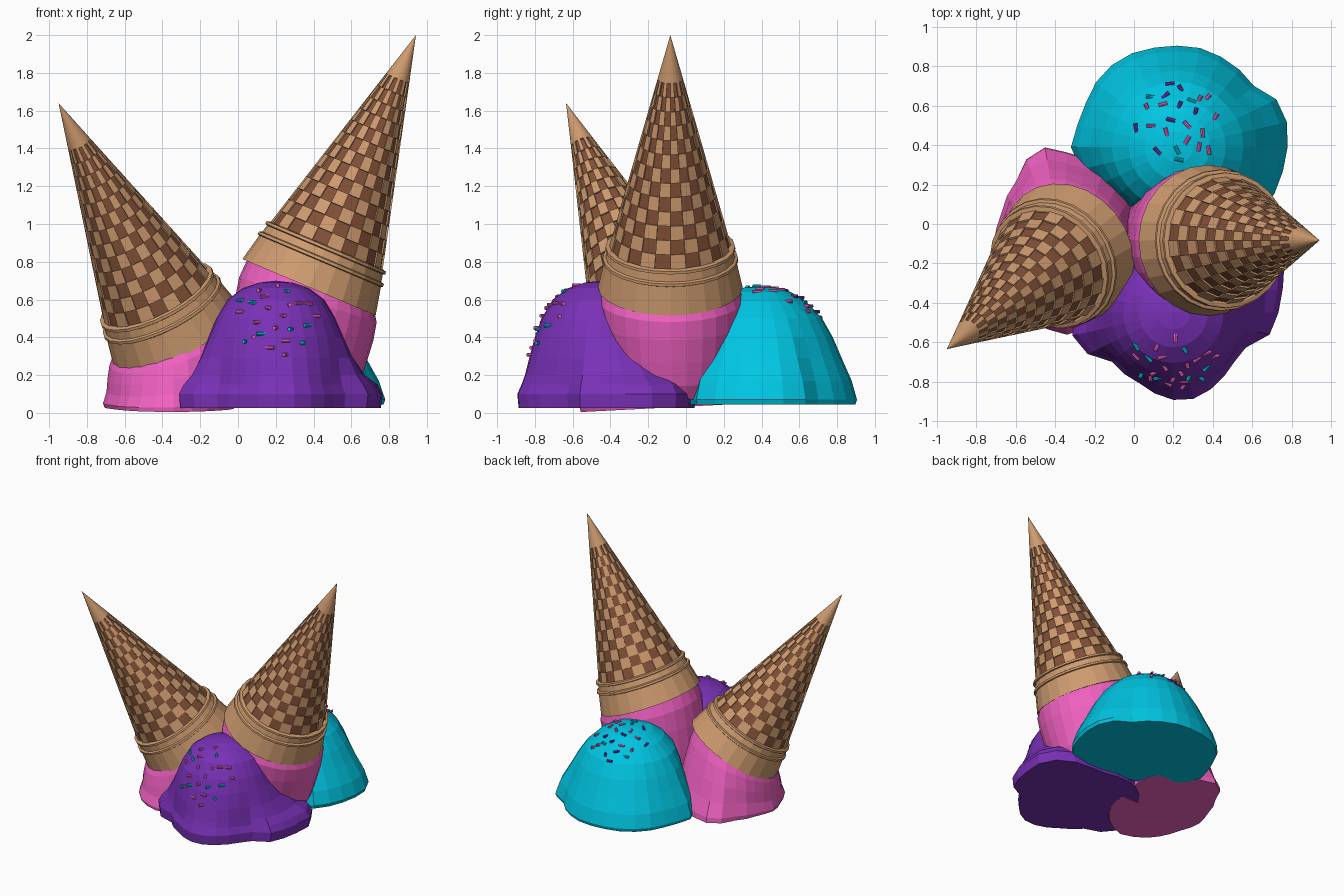
import bpy, bmesh, math, random
from mathutils import Vector, Matrix
from mathutils.bvhtree import BVHTree

if "Cube" in bpy.data.objects:
    bpy.data.objects.remove(bpy.data.objects["Cube"])

random.seed(4)
TAU = 2 * math.pi


def material(name, rgb):
    m = bpy.data.materials.new(name)
    m.diffuse_color = (*rgb, 1)
    m.use_nodes = True
    m.node_tree.nodes["Principled BSDF"].inputs["Base Color"].default_value = m.diffuse_color
    return m


TAN = material("wafer_tan", (0.62, 0.33, 0.16))
BROWN = material("wafer_brown", (0.22, 0.08, 0.038))
PURPLE = material("purple_ice", (0.19, 0.03, 0.47))
TEAL = material("teal_ice", (0.0, 0.56, 0.76))
PINK = material("pink_ice", (0.88, 0.12, 0.54))


def finish(bm, name, mats):
    mesh = bpy.data.meshes.new(name)
    bm.to_mesh(mesh)
    bm.free()
    for m in mats:
        mesh.materials.append(m)
    obj = bpy.data.objects.new(name, mesh)
    bpy.context.collection.objects.link(obj)
    return obj


def bridge(bm, a, b):
    n = len(a)
    return [bm.faces.new((a[i], a[(i + 1) % n], b[(i + 1) % n], b[i])) for i in range(n)]


def wafer_cone(name, base, tip, size=1.0, cols=24, rows=13):
    base, tip = Vector(base), Vector(tip)
    length = (tip - base).length
    bm = bmesh.new()
    # plain band with two ridges, then the tapered waffle section
    band = [(0.03, .35), (0, .365), (0, .383), (.15, .35), (.155, .36), (.17, .358), (.175, .342),
            (.215, .333), (.22, .345), (.235, .343), (.24, .322)]
    t0, t1 = .24, 1.2
    grid = [(t0 + (t1 - t0) * k / rows, .322 + (.067 - .322) * k / rows) for k in range(1, rows + 1)]
    rings = [[bm.verts.new((r * size * math.cos(TAU * i / cols), r * size * math.sin(TAU * i / cols), t))
              for i in range(cols)] for t, r in band + grid]
    dark = []
    for k in range(len(rings) - 1):
        faces = bridge(bm, rings[k], rings[k + 1])
        if k >= len(band) - 1:
            dark += [f for i, f in enumerate(faces) if (i + k) % 2]
    top = bm.verts.new((0, 0, length))
    for i in range(cols):
        bm.faces.new((rings[-1][i], rings[-1][(i + 1) % cols], top))
    # sink every other waffle cell
    bm.normal_update()
    for f in bmesh.ops.extrude_discrete_faces(bm, faces=dark)["faces"]:
        f.material_index = 1
        n = f.normal.copy()
        for v in f.verts:
            v.co -= n * .009
    q = (tip - base).to_track_quat('Z', 'Y').to_matrix().to_4x4()
    bm.transform(Matrix.Translation(base) @ q)
    return finish(bm, name, [TAN, BROWN])


def polar(outline, c, n):
    """Resample an outline to n evenly turned radii around c."""
    pts = sorted((math.atan2(y - c[1], x - c[0]) % TAU, math.hypot(x - c[0], y - c[1]))
                 for x, y in outline)
    pts = [(pts[-1][0] - TAU, pts[-1][1])] + pts + [(pts[0][0] + TAU, pts[0][1])]
    out = []
    for i in range(n):
        a = TAU * i / n
        for (a0, r0), (a1, r1) in zip(pts, pts[1:]):
            if a0 <= a <= a1:
                out.append(r0 + (r1 - r0) * (a - a0) / max(a1 - a0, 1e-6))
                break
    return out


def dome_scoop(name, mat, c, outline, profile, peak, n=28):
    """profile rows: dome radius, height, share of melted outline, outline scale"""
    rad = polar(outline, c, n)
    bm = bmesh.new()
    rings = []
    for r, z, w, s in profile:
        ring = []
        for i in range(n):
            a, q = TAU * i / n, r * (1 - w) + rad[i] * s * w
            ring.append(bm.verts.new((c[0] + q * math.cos(a), c[1] + q * math.sin(a), z)))
        rings.append(ring)
    bm.faces.new(rings[0][::-1])
    for a, b in zip(rings, rings[1:]):
        bridge(bm, a, b)
    top = bm.verts.new((c[0], c[1], peak))
    for i in range(n):
        bm.faces.new((rings[-1][i], rings[-1][(i + 1) % n], top))
    tree = BVHTree.FromBMesh(bm)
    finish(bm, name, [mat])
    return tree


def cone_scoop(name, c, outline, z0, slope, base, tip, mouth, steps, n=28):
    """Melted scoop running from a sloping base up into a tilted cone mouth."""
    rad = polar(outline, c, n)
    base = Vector(base)
    axis = (Vector(tip) - base).normalized()
    u = (Vector((1, 0, 0)) - axis * axis.x).normalized()
    v = axis.cross(u)
    bm = bmesh.new()
    rings = []
    for t, grow in steps:
        ring = []
        for i in range(n):
            ca, sa = math.cos(TAU * i / n), math.sin(TAU * i / n)
            y = c[1] + rad[i] * sa
            low = Vector((c[0] + rad[i] * ca, y, z0 + slope * y))
            high = base + axis * .03 + (u * ca + v * sa) * mouth
            ring.append(bm.verts.new(low.lerp(high, t) + Vector((ca, sa, 0)) * grow))
        rings.append(ring)
    for a, b in zip(rings, rings[1:]):
        bridge(bm, a, b)
    bm.faces.new(rings[0][::-1])
    bm.faces.new(rings[-1])
    return finish(bm, name, [PINK])


def sprinkles(name, tree, c, axis, spread, mats, count=24):
    q = Vector(axis).to_track_quat('Z', 'Y')
    bm = bmesh.new()
    for k in range(count):
        r = spread * math.sqrt((k + .5) / count)
        a = k * 2.4 + random.uniform(-.3, .3)
        d = q @ Vector((math.sin(r) * math.cos(a), math.sin(r) * math.sin(a), math.cos(r)))
        hit, nor, _, _ = tree.ray_cast(Vector(c) + d * 2, -d)
        if hit is None:
            continue
        m = (Matrix.Translation(hit + nor * .006) @ nor.to_track_quat('Z', 'Y').to_matrix().to_4x4()
             @ Matrix.Rotation(random.uniform(0, TAU), 4, 'Z') @ Matrix.Rotation(math.pi / 2, 4, 'X'))
        new = bmesh.ops.create_cone(bm, cap_ends=True, segments=8, radius1=.01, radius2=.01,
                                    depth=.046, matrix=m)["verts"]
        idx = random.randrange(len(mats))
        for f in {f for vert in new for f in vert.link_faces}:
            f.material_index = idx
    finish(bm, name, mats)


# cones
R_BASE, R_TIP = (.376, -.083, .665), (.942, -.083, 2.0)
L_BASE, L_TIP = (-.333, -.14, .42), (-.95, -.635, 1.64)
wafer_cone("right_cone", R_BASE, R_TIP)
wafer_cone("left_cone", L_BASE, L_TIP, .96)

# pink scoops under the cones
left_out = [(-.72, -.08), (-.68, .03), (-.60, .23), (-.53, .37), (-.42, .41), (-.30, .35), (-.12, .31),
            (.0, .19), (-.02, -.1), (-.1, -.42), (-.34, -.57), (-.52, -.50), (-.66, -.28)]
cone_scoop("left_pink_scoop", (-.34, -.1), left_out, .033, .05, L_BASE, L_TIP, .345,
           [(0, -.012), (.08, 0), (.3, -.005), (.55, .005), (.8, .01), (1, 0)])
right_out = [(.27 + .36 * math.cos(i * TAU / 16), -.07 + .32 * math.sin(i * TAU / 16)) for i in range(16)]
cone_scoop("right_pink_scoop", (.27, -.07), right_out, .07, 0, R_BASE, R_TIP, .358,
           [(0, -.04), (.15, -.005), (.4, .015), (.65, .03), (.85, .03), (1, 0)])

# purple scoop at the front
purple_out = [(-.31, -.52), (-.31, -.62), (-.12, -.69), (.03, -.81), (.18, -.89), (.28, -.895), (.36, -.86),
              (.50, -.71), (.56, -.63), (.69, -.56), (.75, -.35), (.76, -.13), (.66, -.01), (.35, .02),
              (.05, .04), (-.1, -.05), (-.22, -.25)]
P_C = (.2, -.45)
tree = dome_scoop("purple_scoop", PURPLE, P_C, purple_out,
                  [(0, .025, 1, .985), (0, .1, 1, 1), (.4, .15, 1, .95), (.39, .2, .7, .92), (.37, .29, .35, .9),
                   (.345, .4, .1, .9), (.315, .5, 0, 1), (.255, .6, 0, 1), (.175, .66, 0, 1),
                   (.085, .69, 0, 1)], .70)
sprinkles("purple_scoop_sprinkles", tree, (*P_C, .25), (0, -.30, .27), .60, [PINK, PINK, TEAL])

# teal scoop at the back
teal_out = [(-.32, .39), (-.26, .56), (-.20, .71), (-.07, .84), (.16, .90), (.31, .90), (.44, .85),
            (.61, .70), (.76, .60), (.78, .47), (.72, .18), (.68, .07), (.5, .03), (.15, .03), (-.12, .14),
            (-.28, .29)]
T_C = (.22, .39)
tree = dome_scoop("teal_scoop", TEAL, T_C, teal_out,
                  [(0, .045, 1, .985), (0, .07, 1, 1), (.42, .17, .9, .96), (.39, .29, .6, .9),
                   (.36, .4, .35, .85), (.32, .5, .12, .8), (.245, .59, 0, 1), (.165, .64, 0, 1),
                   (.08, .664, 0, 1)], .67)
sprinkles("teal_scoop_sprinkles", tree, (*T_C, .25), (0, .14, .38), .56, [PINK, PINK, PURPLE, TEAL])
